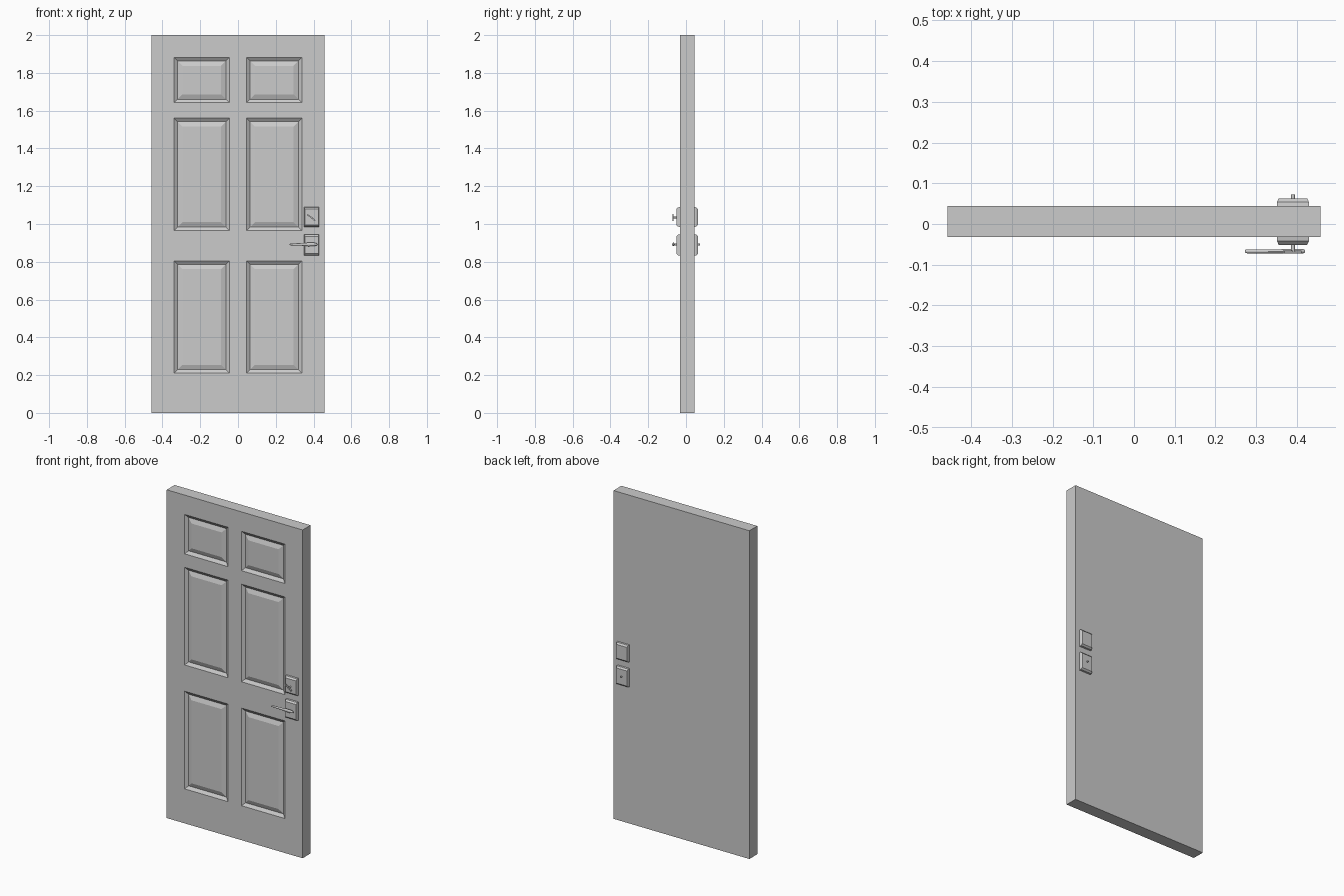
import bpy, bmesh, math
from mathutils import Matrix, Vector

if "Cube" in bpy.data.objects:
    bpy.data.objects.remove(bpy.data.objects["Cube"])

FRONT, BACK = -0.032, 0.044
HARDWARE_X = 0.39


def finish(name, bm):
    bmesh.ops.recalc_face_normals(bm, faces=bm.faces)
    mesh = bpy.data.meshes.new(name)
    bm.to_mesh(mesh)
    bm.free()
    obj = bpy.data.objects.new(name, mesh)
    bpy.context.collection.objects.link(obj)
    return obj


def loft(name, rings):
    """Skin a list of equal-length point rings and cap both ends."""
    bm = bmesh.new()
    loops = [[bm.verts.new(p) for p in ring] for ring in rings]
    n = len(loops[0])
    for a, b in zip(loops, loops[1:]):
        for i in range(n):
            bm.faces.new((a[i], a[(i + 1) % n], b[(i + 1) % n], b[i]))
    bm.faces.new(loops[0])
    bm.faces.new(loops[-1])
    return finish(name, bm)


def plate(name, y, out, z0, z1):
    """Escutcheon: rectangle with a slight taper and a chamfered rim."""
    zc, hz, hx = (z0 + z1) / 2, (z1 - z0) / 2, 0.040
    rings = []
    for depth, dx, dz in ((-0.004, 0, 0), (0.010, 0.001, 0.002), (0.019, 0.005, 0.011)):
        x, z = hx - dx, hz - dz
        rings.append([(HARDWARE_X + sx * x, y + out * depth, zc + sz * z)
                      for sx, sz in ((-1, -1), (1, -1), (1, 1), (-1, 1))])
    return loft(name, rings)


def pin(name, y0, y1, z, r=0.0045, n=12):
    rings = [[(HARDWARE_X + r * math.cos(2 * math.pi * i / n), y,
               z + r * math.sin(2 * math.pi * i / n)) for i in range(n)]
             for y in (y0, y1)]
    return loft(name, rings)


# Door slab: front grid, inset panels, extruded to the back
xs = [-0.458, -0.338, -0.046, 0.046, 0.338, 0.458]
zs = [0, 0.21, 0.805, 0.965, 1.56, 1.642, 1.882, 2.0]
bm = bmesh.new()
grid = [[bm.verts.new((x, FRONT, z)) for x in xs] for z in zs]
panels = []
for j in range(len(zs) - 1):
    for i in range(len(xs) - 1):
        f = bm.faces.new((grid[j][i], grid[j][i + 1], grid[j + 1][i + 1], grid[j + 1][i]))
        if i % 2 and j % 2:
            panels.append(f)
front_faces = list(bm.faces)
border = [e for e in bm.edges if e.is_boundary]
new = bmesh.ops.extrude_edge_only(bm, edges=border)["geom"]
for v in new:
    if isinstance(v, bmesh.types.BMVert):
        v.co.y = BACK
bmesh.ops.holes_fill(bm, edges=[e for e in bm.edges if e.is_boundary], sides=0)
bmesh.ops.recalc_face_normals(bm, faces=bm.faces)
# Moulding slopes into a groove, then rises to the raised field
bmesh.ops.inset_individual(bm, faces=panels, thickness=0.026, depth=-0.013)
bmesh.ops.inset_individual(bm, faces=panels, thickness=0.037, depth=0.010)
finish("door_slab", bm)

# Lock plates on both faces
for side, y, out in (("front", FRONT, -1), ("back", BACK, 1)):
    plate("deadbolt_plate_" + side, y, out, 0.984, 1.09)
    plate("handle_plate_" + side, y, out, 0.832, 0.946)

# Spindles
pin("thumbturn_stem", -0.048, -0.068, 1.034)
pin("handle_stem", -0.048, -0.066, 0.892)
pin("back_handle_pin", 0.060, 0.073, 0.892)

# Slanted thumbturn blade
bm = bmesh.new()
bmesh.ops.create_cube(bm, size=1, matrix=Matrix.Translation((HARDWARE_X - 0.002, -0.069, 1.034))
                      @ Matrix.Rotation(math.radians(38), 4, 'Y')
                      @ Matrix.Diagonal((0.052, 0.007, 0.007, 1)))
finish("thumbturn_blade", bm)

# Lever handle, thicker around the spindle
sections = [(0.273, 0.0035, 0.003), (0.278, 0.005, 0.005), (0.362, 0.005, 0.008),
            (0.372, 0.006, 0.010), (0.405, 0.006, 0.009), (0.415, 0.0055, 0.006),
            (0.420, 0.003, 0.003)]
N = 12
lever = loft("lever_handle", [[(x, -0.067 + hy * math.cos(2 * math.pi * i / N),
                                0.892 + hz * math.sin(2 * math.pi * i / N))
                               for i in range(N)] for x, hy, hz in sections])
bpy.context.view_layer.objects.active = lever
lever.select_set(True)
bpy.ops.object.shade_smooth_by_angle(angle=math.radians(35))
